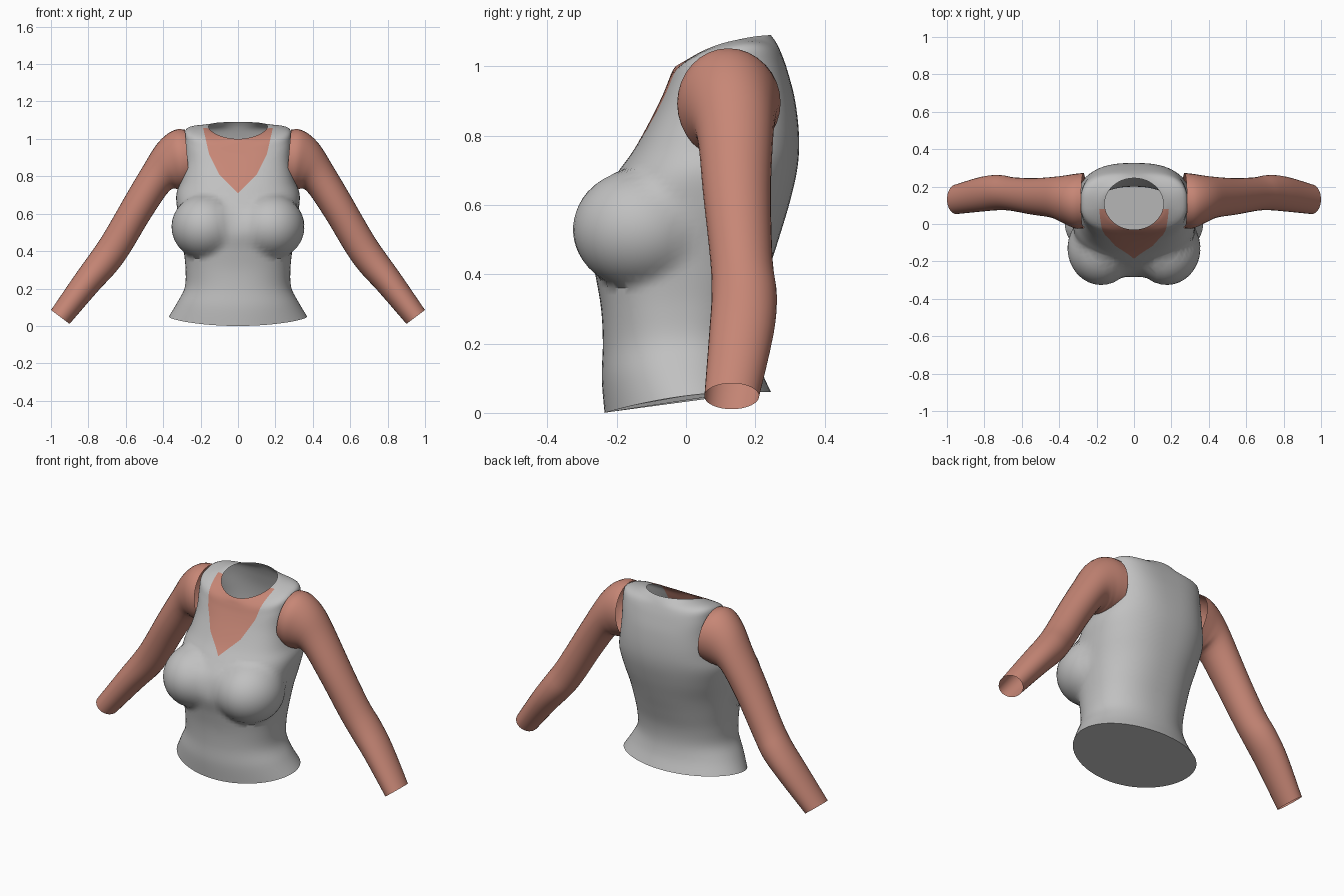
import bpy, bmesh, math
from mathutils import Vector

if "Cube" in bpy.data.objects:
    bpy.data.objects.remove(bpy.data.objects["Cube"])


def material(name, rgb):
    m = bpy.data.materials.new(name)
    m.diffuse_color = (*rgb, 1)
    m.use_nodes = True
    m.node_tree.nodes["Principled BSDF"].inputs["Base Color"].default_value = m.diffuse_color
    return m


GREY = material("grey_cloth", (0.53, 0.53, 0.53))
SKIN = material("skin", (0.57, 0.24, 0.18))


def catmull(rows, steps):
    """Smoothly interpolate rows of section parameters."""
    out = []
    for i in range(len(rows) - 1):
        a, b, c, d = (rows[max(0, min(len(rows) - 1, i + k))] for k in (-1, 0, 1, 2))
        for s in range(steps):
            t = s / steps
            out.append([0.5 * (2 * q + (r - p) * t + (2 * p - 5 * q + 4 * r - w) * t * t
                               + (3 * q - p - 3 * r + w) * t ** 3)
                        for p, q, r, w in zip(a, b, c, d)])
    return out + [list(rows[-1])]


def loft(bm, rings, cap_start=False):
    loops = [[bm.verts.new(p) for p in ring] for ring in rings]
    n = len(loops[0])
    for a, b in zip(loops, loops[1:]):
        for i in range(n):
            j = (i + 1) % n
            bm.faces.new((a[i], a[j], b[j], b[i]))
    if cap_start:
        bm.faces.new(loops[0][::-1])


def finish(bm, name, mats, angle=40):
    bmesh.ops.recalc_face_normals(bm, faces=bm.faces)
    me = bpy.data.meshes.new(name)
    bm.to_mesh(me)
    bm.free()
    ob = bpy.data.objects.new(name, me)
    bpy.context.collection.objects.link(ob)
    for m in mats:
        me.materials.append(m)
    bpy.ops.object.select_all(action='DESELECT')
    ob.select_set(True)
    bpy.context.view_layer.objects.active = ob
    bpy.ops.object.shade_smooth_by_angle(angle=math.radians(angle))
    return ob


# Torso sections: front z, front y, back z, back y, half width, side lift, squareness
SECTIONS = [
    (0.00, -0.235, 0.06, 0.245, 0.370, 0.02, 2.0),
    (0.10, -0.243, 0.13, 0.215, 0.325, 0.01, 2.1),
    (0.20, -0.240, 0.21, 0.200, 0.285, 0.00, 2.2),
    (0.30, -0.245, 0.30, 0.207, 0.280, 0.00, 2.3),
    (0.40, -0.262, 0.40, 0.235, 0.290, 0.00, 2.3),
    (0.50, -0.283, 0.50, 0.267, 0.305, 0.00, 2.3),
    (0.60, -0.260, 0.61, 0.300, 0.322, 0.00, 2.4),
    (0.69, -0.200, 0.71, 0.322, 0.330, 0.00, 2.4),
    (0.76, -0.150, 0.80, 0.326, 0.305, 0.00, 2.6),
    (0.85, -0.100, 0.90, 0.315, 0.285, 0.01, 2.8),
    (0.92, -0.066, 0.98, 0.295, 0.285, 0.04, 2.8),
    (0.96, -0.050, 1.03, 0.278, 0.275, 0.055, 2.6),
    (0.985, -0.040, 1.065, 0.262, 0.190, 0.042, 2.1),
    (1.00, -0.030, 1.090, 0.245, 0.157, 0.020, 2.0),
]
BUST_C, BUST_R = Vector((0.175, -0.13, 0.53)), Vector((0.18, 0.196, 0.175))


def push_bust(p):
    """Move a torso point outward, level, onto the bust ellipsoid."""
    o = Vector((0, 0.05, p.z))
    d = p - o
    if d.y > 0 or abs(p.z - BUST_C.z) > BUST_R.z:
        return p
    r = d.length
    d /= r
    sx = 1 if p.x >= 0 else -1
    q = [(o[i] - BUST_C[i] * (sx if i == 0 else 1)) / BUST_R[i] for i in range(3)]
    e = [d[i] / BUST_R[i] for i in range(3)]
    a = sum(v * v for v in e)
    b = sum(u * v for u, v in zip(q, e))
    disc = b * b - a * (sum(v * v for v in q) - 1)
    if disc <= 0:
        return p
    hit = (-b + math.sqrt(disc)) / a
    k = 0.02  # soft blend where bust meets body
    h = max(k - abs(r - hit), 0) / k
    soft = max(r, hit) + h * h * k * 0.25 * min(1, disc / a * 60)
    return o + d * soft


def torso_ring(s, n=72):
    zf, yf, zb, yb, hw, lift, ex = s
    pts = []
    for i in range(n):
        t = 2 * math.pi * i / n
        c, w = math.cos(t), math.sin(t)
        x = math.copysign(abs(c) ** (2 / ex), c)
        v = math.copysign(abs(w) ** (2 / ex), w)
        f = (v + 1) / 2
        pts.append(push_bust(Vector((x * hw, yf + (yb - yf) * f,
                                     zf + (zb - zf) * f + lift * x * x))))
    return pts


# Torso with neck opening and closed hem
bm = bmesh.new()
loft(bm, [torso_ring(s) for s in catmull(SECTIONS, 5)], cap_start=True)

# V neckline: cut along its edges, then colour the faces inside it
NECK = [(0.0, 0.71), (0.10, 0.81), (0.155, 0.92), (0.19, 1.075)]
BACK_LIMIT = 0.08


def cut(co, no):
    faces = [f for f in bm.faces if f.calc_center_median().z > 0.66
             and f.calc_center_median().y < 0.13]
    geom = faces + list({e for f in faces for e in f.edges}) + list({v for f in faces for v in f.verts})
    bmesh.ops.bisect_plane(bm, geom=geom, plane_co=co, plane_no=no, dist=1e-5)


for (x0, z0), (x1, z1) in zip(NECK, NECK[1:]):
    for sx in (1, -1):
        cut((sx * x0, 0, z0), (sx * (z1 - z0), 0, x0 - x1))
cut((0, BACK_LIMIT, 0), (0, 1, 0))


def in_neckline(c):
    if c.y > BACK_LIMIT or c.z < NECK[0][1]:
        return False
    for (x0, z0), (x1, z1) in zip(NECK, NECK[1:]):
        if z0 <= c.z <= z1:
            return abs(c.x) < x0 + (x1 - x0) * (c.z - z0) / (z1 - z0)
    return False


for f in bm.faces:
    f.material_index = int(in_neckline(f.calc_center_median()))
finish(bm, "sleeveless_top", [GREY, SKIN])

# Arm sections: x, z, half thickness, y centre, half depth, tilt of section (degrees from vertical)
ARM = [
    (0.270, 0.895, 0.155, 0.125, 0.148, 5),
    (0.315, 0.890, 0.160, 0.122, 0.146, 8),
    (0.365, 0.865, 0.142, 0.130, 0.130, 18),
    (0.430, 0.800, 0.100, 0.142, 0.110, 40),
    (0.535, 0.635, 0.088, 0.147, 0.098, 58),
    (0.650, 0.440, 0.086, 0.160, 0.090, 56),
    (0.720, 0.340, 0.084, 0.168, 0.094, 54),
    (0.810, 0.230, 0.075, 0.160, 0.093, 52),
    (0.950, 0.048, 0.062, 0.132, 0.079, 53),
]


def arm_ring(s, side, n=32):
    x, z, h, yc, d, tilt = s
    a = math.radians(tilt)
    pts = []
    for i in range(n):
        t = 2 * math.pi * i / n
        u = h * math.cos(t)
        pts.append((side * (x + u * math.sin(a)), yc + d * math.sin(t), z + u * math.cos(a)))
    return pts


# Arms, open at the wrists
for side, label in ((1, "left_arm"), (-1, "right_arm")):
    bm = bmesh.new()
    loft(bm, [arm_ring(s, side) for s in catmull(ARM, 4)])
    ob = finish(bm, label, [SKIN], 60)
    # Make sure the open tube faces outward
    me = ob.data
    p = me.polygons[len(me.polygons) // 2]
    ring_c = Vector((side * 0.59, 0.15, 0.54))
    if (p.center - ring_c).dot(p.normal) < 0:
        me.flip_normals()
